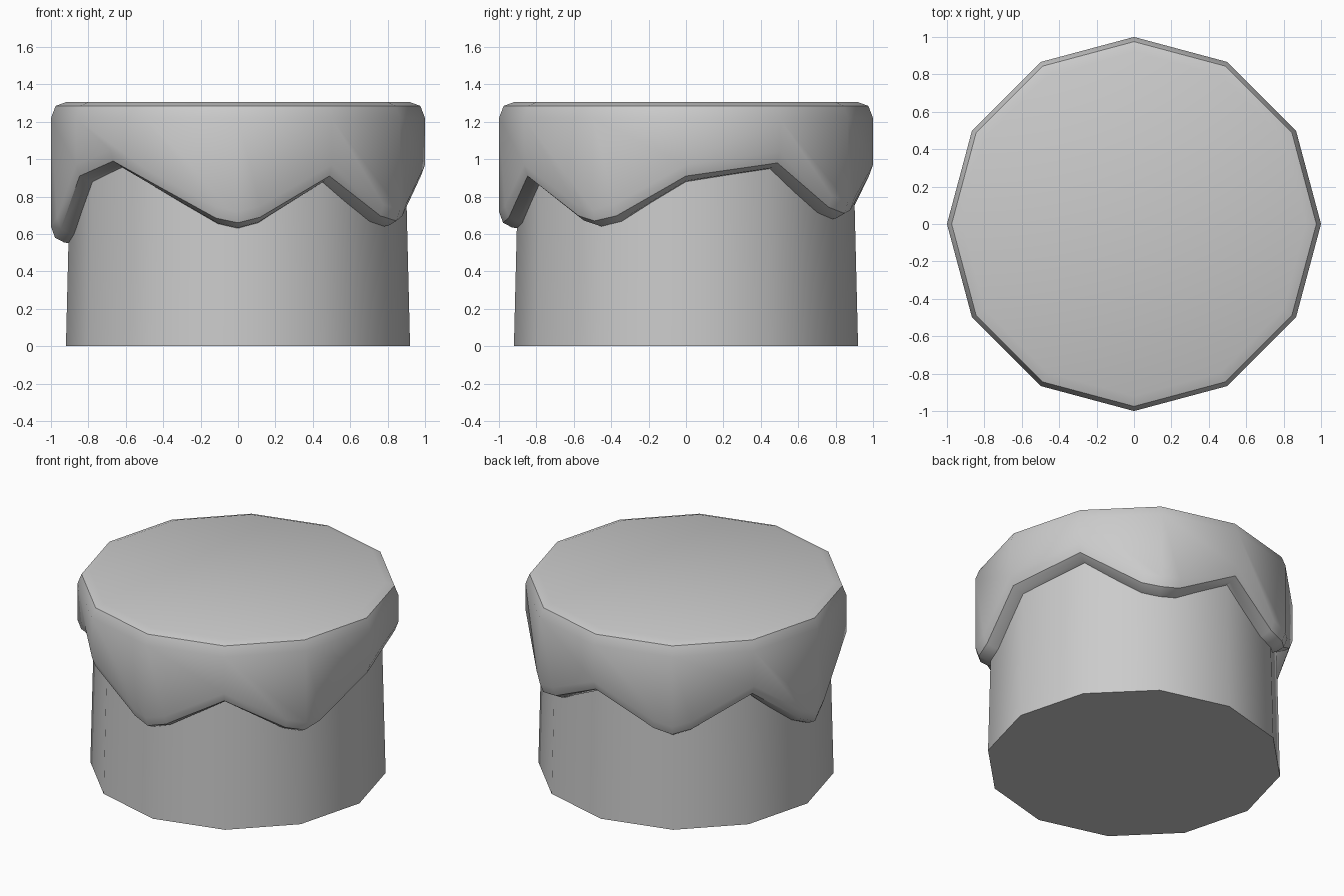
import bpy, bmesh, math

if "Cube" in bpy.data.objects:
    bpy.data.objects.remove(bpy.data.objects["Cube"], do_unlink=True)

SIDES = 12

grey = bpy.data.materials.new("light_grey")
grey.use_nodes = True
colour = (0.6, 0.6, 0.6, 1)
grey.diffuse_color = colour
grey.node_tree.nodes["Principled BSDF"].inputs["Base Color"].default_value = colour


def on_polygon(pos, radius, z):
    """Point on a 12-sided outline; pos counts corners, fractions lie on the flat side."""
    i = math.floor(pos)
    t = pos - i
    a, b = (math.tau * k / SIDES for k in (i, i + 1))
    return (radius * (math.cos(a) * (1 - t) + math.cos(b) * t),
            radius * (math.sin(a) * (1 - t) + math.sin(b) * t), z)


def finish(bm, name):
    bmesh.ops.recalc_face_normals(bm, faces=bm.faces)
    mesh = bpy.data.meshes.new(name)
    bm.to_mesh(mesh)
    bm.free()
    obj = bpy.data.objects.new(name, mesh)
    bpy.context.collection.objects.link(obj)
    mesh.materials.append(grey)
    bpy.ops.object.select_all(action="DESELECT")
    obj.select_set(True)
    bpy.context.view_layer.objects.active = obj
    bpy.ops.object.shade_smooth_by_angle(angle=math.radians(40))
    return obj


def add_ring(bm, radius, heights):
    return [bm.verts.new(on_polygon(p, radius, z)) for p, z in heights]


def bridge(bm, upper, lower):
    n = len(upper)
    for i in range(n):
        j = (i + 1) % n
        bm.faces.new((upper[i], upper[j], lower[j], lower[i]))


def level(z):
    return [(k, z) for k in range(SIDES)]


# Tapered trunk
bm = bmesh.new()
base = add_ring(bm, 0.92, level(0))
top = add_ring(bm, 0.895, level(1.02))
bridge(bm, top, base)
bm.faces.new(base)
bm.faces.new(top)
finish(bm, "trunk")

# Lower edge of the cap: corner heights, blunt drip tips, one extra peak
corner = [0.90, 0.97, 0.70, 0.90, 0.67, 0.91, 0.57, 0.90, 0.88, 0.65, 0.90, 0.66]
drips = {2, 4, 6, 9, 11}
blunt, tip_lift = 0.24, 0.04
hem = []
for k in range(SIDES):
    n = (k + 1) % SIDES
    hem.append((k, corner[k]))
    if k in drips:
        low = corner[k] - tip_lift
        hem.append((k + blunt, low + (corner[n] - low) * blunt))
    if k == 7:
        hem.append((k + 0.5, 0.98))
    if n in drips:
        low = corner[n] - tip_lift
        hem.append((k + 1 - blunt, low + (corner[k] - low) * blunt))

# Overhanging cap with a rounded rim and a scalloped hem
bm = bmesh.new()
crown = add_ring(bm, 0.92, level(1.305))
crease = add_ring(bm, 0.975, level(1.285))
shoulder = add_ring(bm, 1.0, level(1.22))
bm.faces.new(crown)
bridge(bm, crown, crease)
bridge(bm, crease, shoulder)

hem_rings = [add_ring(bm, r, [(p, z + dz) for p, z in hem])
             for r, dz in ((1.0, 0.07), (0.978, 0.01), (0.93, -0.015), (0.87, -0.025))]
for upper, lower in zip(hem_rings, hem_rings[1:]):
    bridge(bm, upper, lower)

# One wall panel per side, following the hem along its bottom
starts = [i for i, (p, z) in enumerate(hem) if p == int(p)] + [len(hem)]
for k in range(SIDES):
    lower = [hem_rings[0][i % len(hem)] for i in range(starts[k], starts[k + 1] + 1)]
    bm.faces.new([shoulder[(k + 1) % SIDES], shoulder[k]] + lower)
finish(bm, "cap")
